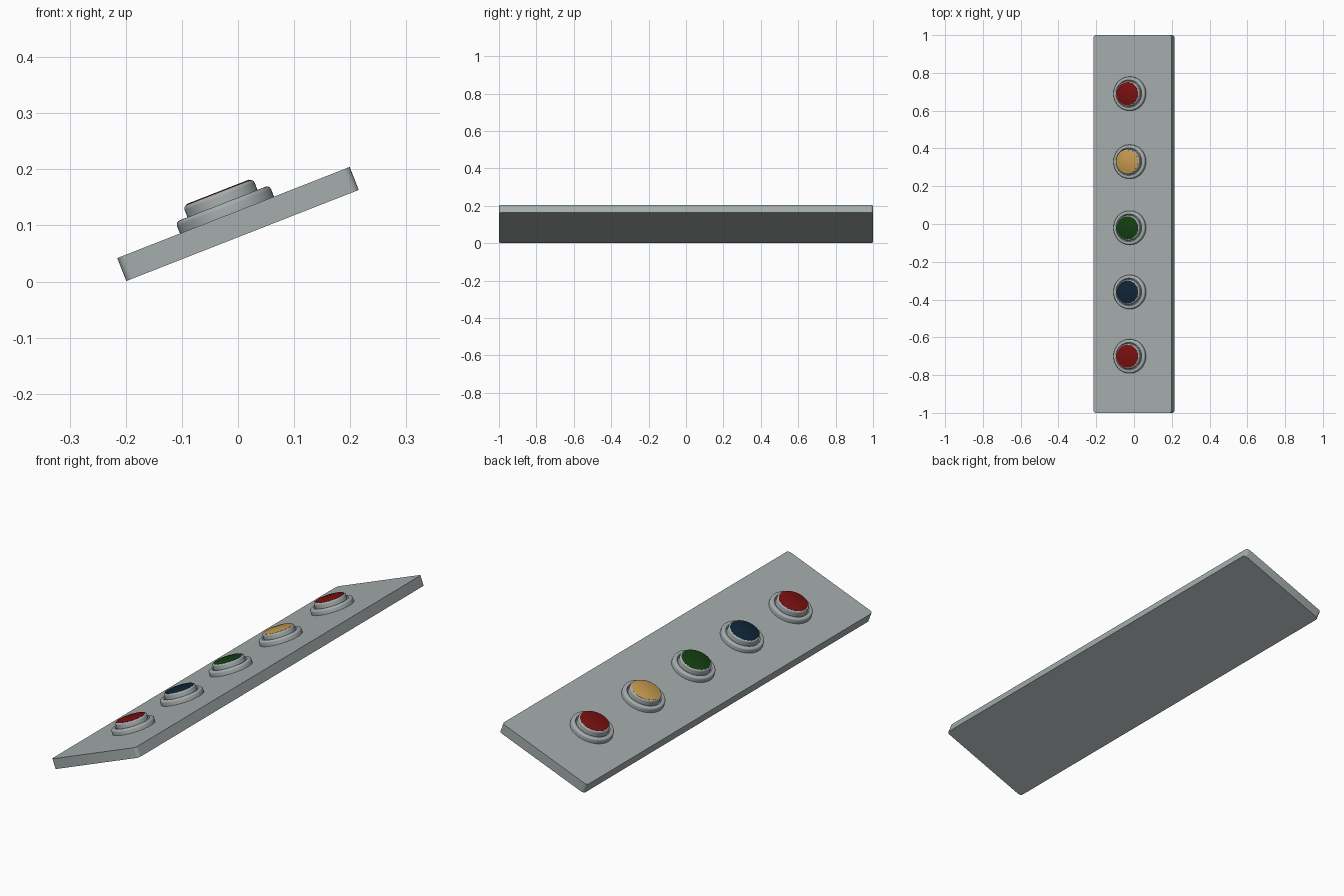
import bpy, bmesh, math
from mathutils import Matrix

if "Cube" in bpy.data.objects:
    bpy.data.objects.remove(bpy.data.objects["Cube"])

TILT = Matrix.Translation((0, 0, 0.1025)) @ Matrix.Rotation(-math.radians(21.4), 4, 'Y')
L, W, T = 2.0, 0.445, 0.044     # panel length, width, thickness
SEG = 48


def material(name, rgb):
    m = bpy.data.materials.new(name)
    m.diffuse_color = (*rgb, 1)
    m.use_nodes = True
    m.node_tree.nodes["Principled BSDF"].inputs["Base Color"].default_value = m.diffuse_color
    return m


grey = material("grey_metal", (0.38, 0.42, 0.42))
red = material("red", (0.19, 0.005, 0.005))
yellow = material("yellow", (0.56, 0.32, 0.075))
green = material("green", (0.006, 0.05, 0.006))
blue = material("navy_blue", (0.005, 0.018, 0.037))


def finish(bm, name, mat, matrix):
    bmesh.ops.recalc_face_normals(bm, faces=bm.faces)
    bmesh.ops.transform(bm, matrix=matrix, verts=bm.verts)
    me = bpy.data.meshes.new(name)
    bm.to_mesh(me)
    bm.free()
    me.materials.append(mat)
    ob = bpy.data.objects.new(name, me)
    bpy.context.collection.objects.link(ob)
    bpy.ops.object.select_all(action='DESELECT')
    bpy.context.view_layer.objects.active = ob
    ob.select_set(True)
    bpy.ops.object.shade_smooth_by_angle(angle=math.radians(35))


def lathe(name, profile, mat, matrix):
    """Stack circles of (radius, height), capping both ends."""
    bm = bmesh.new()
    rings = [[bm.verts.new((r * math.cos(a), r * math.sin(a), h))
              for a in (2 * math.pi * i / SEG for i in range(SEG))] for r, h in profile]
    for lo, hi in zip(rings, rings[1:]):
        for i in range(SEG):
            j = (i + 1) % SEG
            bm.faces.new((lo[i], lo[j], hi[j], hi[i]))
    bm.faces.new(rings[0])
    bm.faces.new(rings[-1])
    finish(bm, name, mat, matrix)


def rounded_edge(r, h, b, steps=4):
    """Outer wall of a disc with a rounded top edge."""
    return [(r, -0.004)] + [(r - b + b * math.cos(t), h - b + b * math.sin(t))
                            for t in (math.pi / 2 * i / steps for i in range(steps + 1))]


# Tilted panel with rounded corners
bm = bmesh.new()
bmesh.ops.create_cube(bm, size=1, matrix=Matrix.Diagonal((W, L, T, 1)))
corners = [e for e in bm.edges if abs(e.verts[0].co.z - e.verts[1].co.z) > T / 2]
bmesh.ops.bevel(bm, geom=corners, offset=0.014, segments=4, profile=0.5, affect='EDGES')
finish(bm, "panel", grey, TILT)

# Row of buttons: bezel ring, button body and coloured cap
buttons = [(0.69, red), (0.33, yellow), (-0.02, green), (-0.36, blue), (-0.70, red)]
for n, (y, colour) in enumerate(buttons, 1):
    place = TILT @ Matrix.Translation((-0.0125, y, T / 2))
    lathe(f"bezel_{n}", rounded_edge(0.09, 0.022, 0.008) + [(0.073, 0.022), (0.070, 0.014)],
          grey, place)
    lathe(f"button_body_{n}", rounded_edge(0.067, 0.043, 0.007), grey, place)
    lathe(f"button_cap_{n}", [(0.061, 0.040), (0.061, 0.0435), (0.059, 0.0445)], colour, place)
